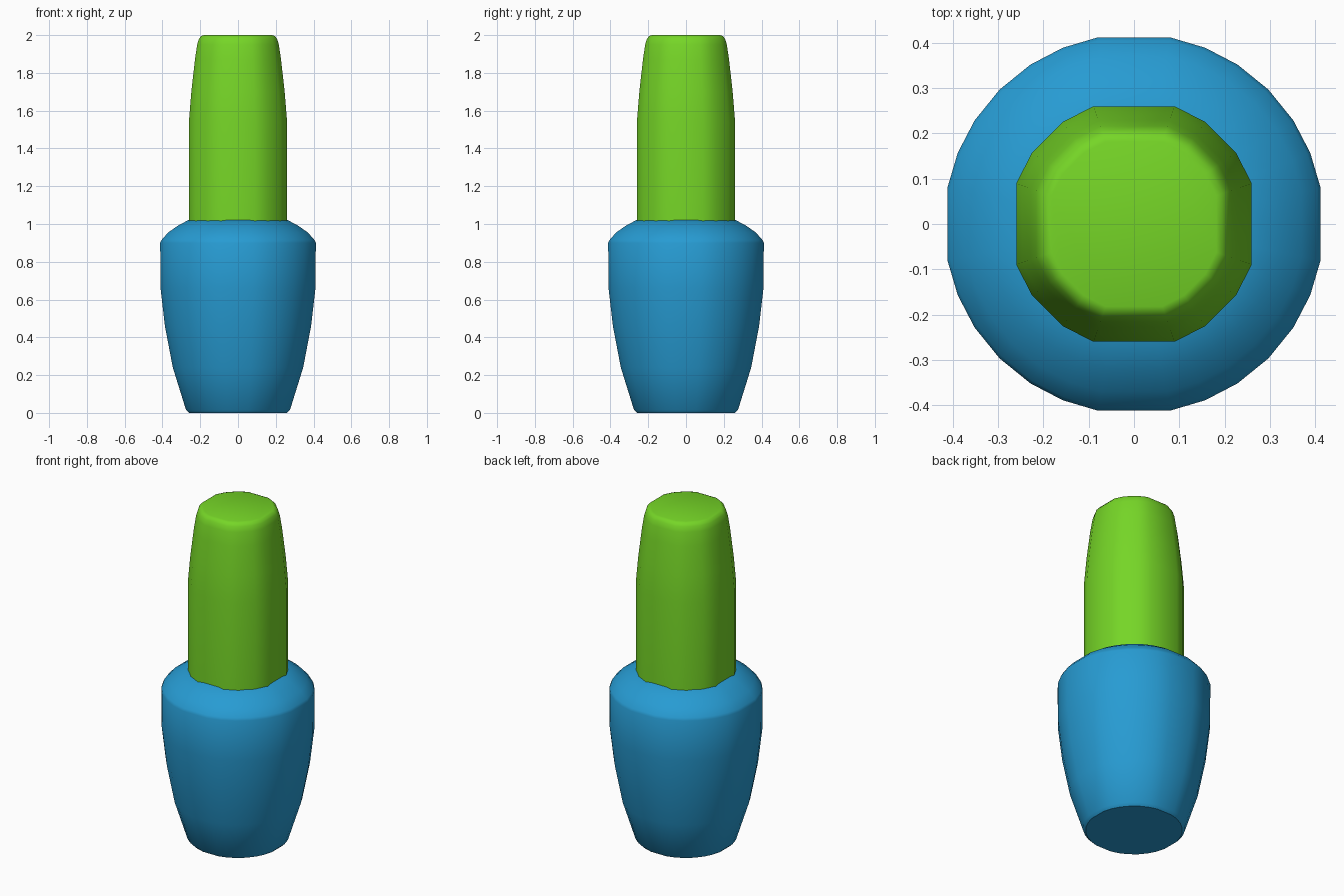
import bpy
import bmesh
from math import sin, cos, radians

cube = bpy.data.objects.get("Cube")
if cube:
    bpy.data.objects.remove(cube, do_unlink=True)


def make_material(name, color):
    mat = bpy.data.materials.new(name)
    mat.use_nodes = True
    mat.diffuse_color = color
    mat.node_tree.nodes["Principled BSDF"].inputs["Base Color"].default_value = color
    return mat


def lathe(name, profile, quarter, mat):
    """Stack rings of (half width, z); quarter holds the corner angles of one quadrant."""
    angles = [radians(a + 90 * q) for q in range(4) for a in quarter]
    flat = cos(radians(quarter[0]))  # makes the half width land on the wide flats
    bm = bmesh.new()
    rings = [[bm.verts.new((w / flat * cos(a), w / flat * sin(a), z)) for a in angles]
             for w, z in profile]
    n = len(angles)
    for low, high in zip(rings, rings[1:]):
        for i in range(n):
            j = (i + 1) % n
            bm.faces.new((low[i], low[j], high[j], high[i]))
    bm.faces.new(rings[0][::-1])
    bm.faces.new(rings[-1])
    mesh = bpy.data.meshes.new(name)
    bm.to_mesh(mesh)
    bm.free()
    mesh.materials.append(mat)
    obj = bpy.data.objects.new(name, mesh)
    bpy.context.collection.objects.link(obj)
    bpy.ops.object.select_all(action='DESELECT')
    obj.select_set(True)
    bpy.context.view_layer.objects.active = obj
    bpy.ops.object.shade_smooth_by_angle(angle=radians(35))
    return obj


blue = make_material("bright blue", (0.02, 0.33, 0.65, 1))
green = make_material("lime green", (0.18, 0.67, 0.02, 1))

# Tapered bottle with a rounded shoulder
lathe("bottle",
      [(0.26, 0), (0.275, 0.015), (0.345, 0.24), (0.387, 0.46), (0.41, 0.66),
       (0.412, 0.9), (0.405, 0.915), (0.37, 0.955), (0.32, 0.99), (0.255, 1.025)],
      [11, 22, 33, 45, 57, 68, 79], blue)

# Tall faceted cap with a softened top edge
lathe("cap",
      [(0.26, 1.01), (0.26, 1.54), (0.247, 1.7), (0.228, 1.87), (0.216, 1.95),
       (0.207, 1.98), (0.195, 1.995), (0.182, 2.0)],
      [19, 35, 55, 71], green)
